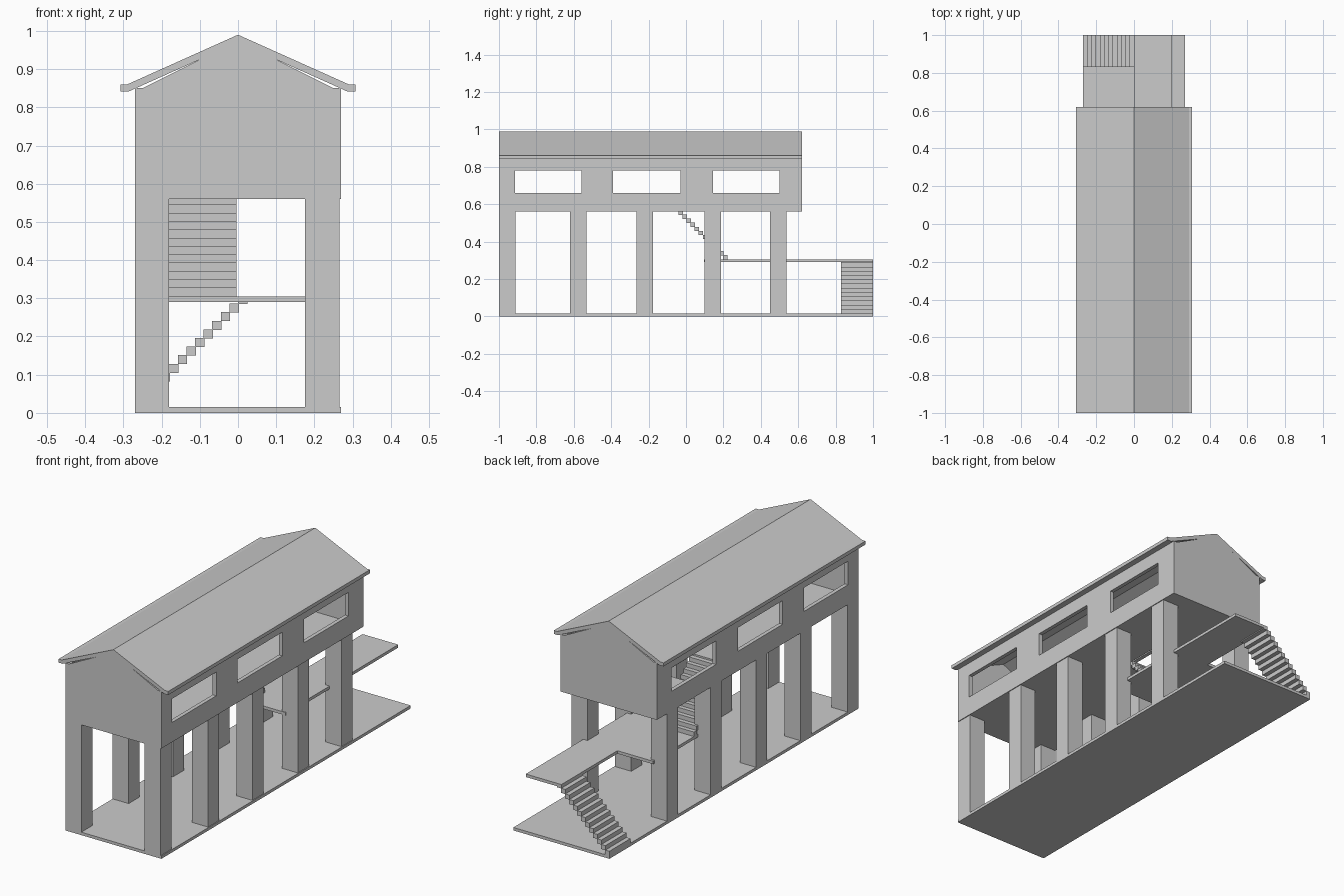
import bpy, bmesh
from mathutils import Vector

cube = bpy.data.objects.get("Cube")
if cube:
    bpy.data.objects.remove(cube, do_unlink=True)

grey = bpy.data.materials.new("plain_grey")
grey.use_nodes = True
grey.diffuse_color = (0.6, 0.6, 0.6, 1)
grey.node_tree.nodes["Principled BSDF"].inputs["Base Color"].default_value = (0.6, 0.6, 0.6, 1)

X, Y, Z = Vector((1, 0, 0)), Vector((0, 1, 0)), Vector((0, 0, 1))
FRONT, REAR, HALF = -1.0, 0.62, 0.27      # house ends and half width
BASE, FLOOR, WALL_TOP = 0.015, 0.575, 0.85
THICK = 0.02


def finish(name, bm):
    bmesh.ops.recalc_face_normals(bm, faces=bm.faces)
    bmesh.ops.dissolve_limit(bm, angle_limit=0.01, verts=bm.verts, edges=bm.edges)
    mesh = bpy.data.meshes.new(name)
    bm.to_mesh(mesh)
    bm.free()
    mesh.materials.append(grey)
    obj = bpy.data.objects.new(name, mesh)
    bpy.context.collection.objects.link(obj)
    return obj


def extrude(bm, offset):
    new = bmesh.ops.extrude_face_region(bm, geom=bm.faces[:])["geom"]
    bmesh.ops.translate(bm, vec=offset, verts=[v for v in new if isinstance(v, bmesh.types.BMVert)])


def box(name, x, y, z):
    """Box from three (low, high) ranges."""
    return panel(name, x, y, X, Y, Z * z[0], Z * (z[1] - z[0]))


def panel(name, us, vs, u_axis, v_axis, origin, depth, holes=()):
    """Flat slab on a grid of cuts, leaving out the cells listed in holes."""
    bm = bmesh.new()
    grid = [[bm.verts.new(origin + u_axis * u + v_axis * v) for v in vs] for u in us]
    for i in range(len(us) - 1):
        for j in range(len(vs) - 1):
            if (i, j) not in holes:
                bm.faces.new((grid[i][j], grid[i + 1][j], grid[i + 1][j + 1], grid[i][j + 1]))
    bmesh.ops.delete(bm, geom=[v for v in bm.verts if not v.link_faces], context='VERTS')
    extrude(bm, depth)
    return finish(name, bm)


def profile(name, half, y0, y1):
    """Extrude a mirrored x-z outline along y."""
    bm = bmesh.new()
    outline = half + [(-x, z) for x, z in reversed(half) if x > 0]
    bm.faces.new([bm.verts.new((x, y0, z)) for x, z in outline])
    extrude(bm, Y * (y1 - y0))
    return finish(name, bm)


# Ground slab and columns
box("ground_slab", (-HALF, HALF), (-1, 1), (0, BASE))
for side, xs in (("right", (-HALF, -0.18)), ("left", (0.176, 0.266))):
    for i, y in enumerate((-1, -0.62, -0.265, 0.1, 0.45)):
        box(f"{side}_column_{i + 1}", xs, (y, y + 0.088), (BASE, 0.56))

# Upper floor with stairwell
panel("upper_floor", (-HALF, -0.2, 0, HALF), (FRONT, -0.04, 0.22, REAR), X, Y,
      Z * 0.56, Z * 0.015, holes=[(1, 1)])

# Side walls with three windows each
window_cuts = (FRONT, -0.915, -0.56, -0.39, -0.03, 0.145, 0.5, REAR)
for side, x, d in (("right", -HALF, 1), ("left", HALF, -1)):
    panel(f"{side}_wall", window_cuts, (FLOOR, 0.66, 0.78, WALL_TOP), Y, Z,
          X * x, X * d * THICK, holes=[(1, 1), (3, 1), (5, 1)])

# Gable walls, leaving a thin vent under the rafters
gable = [(0, FLOOR), (HALF, FLOOR), (HALF, WALL_TOP), (0.25, WALL_TOP), (0.08, 0.935), (0, 0.972)]
gable = gable[1:] + [(0, 0.972)] if gable[-1][0] else gable[1:]
profile("front_gable_wall", gable, FRONT, FRONT + THICK)
profile("rear_gable_wall", gable, REAR - THICK, REAR)

# Bent roof sheet with flat eaves
roof = [(0, 0.97), (0.285, 0.842), (0.308, 0.842), (0.308, 0.86), (0.29, 0.86), (0, 0.99)]
bm = bmesh.new()
ring = roof + [(-x, z) for x, z in reversed(roof[1:-1])]
bm.faces.new([bm.verts.new((x, FRONT, z)) for x, z in ring])
extrude(bm, Y * (REAR - FRONT))
finish("roof", bm)

# Middle landing: wide under the house, narrow beyond it
panel("landing", (-0.2, 0, 0.2), (0.097, 0.55, 1), X, Y, Z * 0.29, Z * 0.015, holes=[(0, 1)])

# Lower flight climbs sideways, upper flight climbs forward
STEP = 0.0225
for k in range(13):
    x, z = -HALF + STEP * k, BASE + STEP * k
    box(f"lower_step_{k + 1}", (x, x + STEP + 0.002), (0.83, 1), (z, min(z + STEP + 0.001, 0.304)))
RISE = 0.0217
for k in range(12):
    y, z = 0.222 - RISE * k, 0.305 + RISE * k
    box(f"upper_step_{k + 1}", (-0.2, -0.004), (y - RISE - 0.002, y), (z, z + RISE + 0.001))
